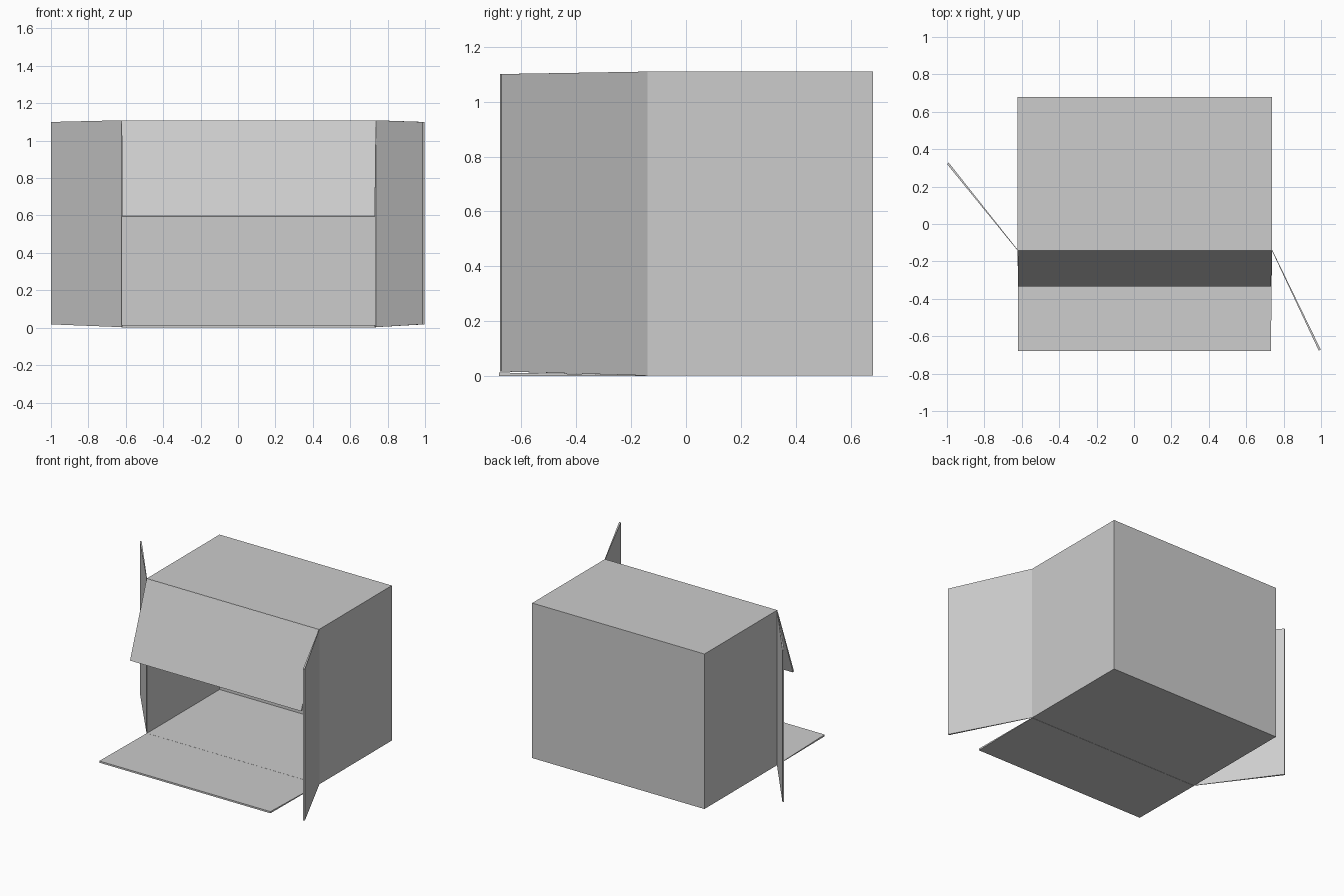
import bpy
import bmesh
from mathutils import Vector

cube = bpy.data.objects.get("Cube")
if cube:
    bpy.data.objects.remove(cube, do_unlink=True)

# One plain grey card colour
GREY = (0.604, 0.604, 0.604, 1.0)
card = bpy.data.materials.new("grey card")
card.use_nodes = True
card.diffuse_color = GREY
card.node_tree.nodes["Principled BSDF"].inputs["Base Color"].default_value = GREY

# Carton extents; the mouth of the carton is at FRONT
LEFT, RIGHT = 0.738, -0.622
FRONT, BACK = -0.14, 0.68
BOTTOM, TOP = 0.003, 1.109


def finish(name, bm):
    bmesh.ops.recalc_face_normals(bm, faces=bm.faces)
    mesh = bpy.data.meshes.new(name)
    bm.to_mesh(mesh)
    bm.free()
    mesh.materials.append(card)
    obj = bpy.data.objects.new(name, mesh)
    bpy.context.collection.objects.link(obj)
    return obj


def flap(name, hinge, tip, hinge_half=0.0015, tip_half=0.006):
    """Card flap, thin at the hinge edge and thicker at the free edge."""
    hinge = [Vector(p) for p in hinge]
    tip = [Vector(p) for p in tip]
    normal = (hinge[1] - hinge[0]).cross(tip[0] - hinge[0]).normalized()
    bm = bmesh.new()
    sides = []
    for sign in (1, -1):
        points = [p + normal * sign * hinge_half for p in hinge]
        points += [p + normal * sign * tip_half for p in reversed(tip)]
        sides.append([bm.verts.new(p) for p in points])
    upper, lower = sides
    bm.faces.new(upper)
    bm.faces.new(reversed(lower))
    for i in range(4):
        j = (i + 1) % 4
        bm.faces.new((upper[i], lower[i], lower[j], upper[j]))
    return finish(name, bm)


# Carton body: a box with the front face removed, given a thin wall
bm = bmesh.new()
bmesh.ops.create_cube(bm, size=1)
for v in bm.verts:
    v.co = (LEFT if v.co.x > 0 else RIGHT,
            BACK if v.co.y > 0 else FRONT,
            TOP if v.co.z > 0 else BOTTOM)
mouth = [f for f in bm.faces if f.normal.y < -0.5 or
         all(abs(v.co.y - FRONT) < 0.001 for v in f.verts)]
bmesh.ops.delete(bm, geom=mouth, context="FACES_ONLY")
body = finish("carton_body", bm)
# Make sure the open shell faces outwards before thickening inwards
top_face = max(body.data.polygons, key=lambda p: p.center.z)
if top_face.normal.z < 0:
    body.data.flip_normals()
wall = body.modifiers.new("wall", "SOLIDIFY")
wall.thickness = 0.003
wall.offset = -1

# Top flap hangs down over the mouth, bottom flap lies on the floor
for name, z, tip_y, tip_z in (("top_flap", TOP - 0.002, -0.328, 0.596),
                              ("bottom_flap", BOTTOM, -0.68, 0.008)):
    flap(name,
         [(RIGHT, FRONT, z), (LEFT, FRONT, z)],
         [(RIGHT + 0.003, tip_y, tip_z), (LEFT - 0.006, tip_y, tip_z)])

# Side flaps swing outwards, the right one further back
for name, x, tip_x, tip_y in (("left_flap", LEFT, 0.993, -0.674),
                              ("right_flap", RIGHT, -0.995, 0.324)):
    flap(name,
         [(x, FRONT, BOTTOM), (x, FRONT, TOP)],
         [(tip_x, tip_y, 0.018), (tip_x, tip_y, 1.1)])
